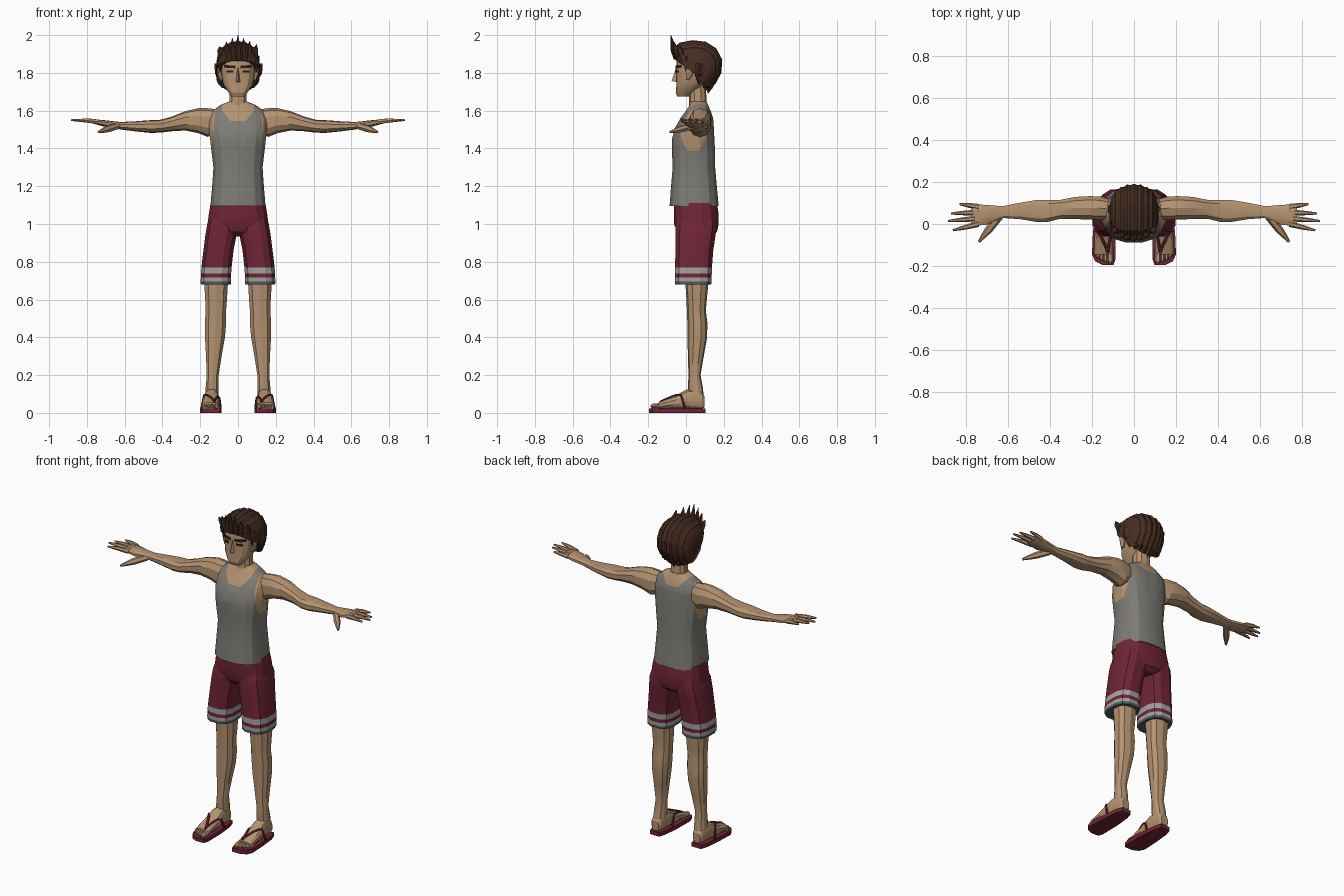
import bpy, bmesh, math
from mathutils import Vector

if "Cube" in bpy.data.objects:
    bpy.data.objects.remove(bpy.data.objects["Cube"])

def mat(name, rgb):
    m = bpy.data.materials.new(name)
    m.diffuse_color = (*rgb, 1)
    m.use_nodes = True
    m.node_tree.nodes["Principled BSDF"].inputs["Base Color"].default_value = m.diffuse_color
    return m

SKIN = mat("skin tan", (0.46, 0.29, 0.165))
GREY = mat("vest grey", (0.21, 0.20, 0.18))
RED = mat("shorts maroon", (0.16, 0.018, 0.036))
STRIPE = mat("stripe light grey", (0.36, 0.36, 0.36))
TRIM = mat("hem dark grey", (0.085, 0.10, 0.11))
HAIR = mat("hair brown", (0.062, 0.026, 0.016))
DARK = mat("brow dark brown", (0.022, 0.010, 0.007))

def finish(name, bm, mats, mirror=False, rule=None, angle=22):
    bmesh.ops.remove_doubles(bm, verts=bm.verts, dist=1e-5)
    bmesh.ops.recalc_face_normals(bm, faces=bm.faces)
    if rule:
        for f in bm.faces:
            f.material_index = rule(f.calc_center_median())
    me = bpy.data.meshes.new(name)
    bm.to_mesh(me)
    bm.free()
    for m in mats:
        me.materials.append(m)
    ob = bpy.data.objects.new(name, me)
    bpy.context.collection.objects.link(ob)
    if mirror:
        ob.modifiers.new("mirror", 'MIRROR').use_mirror_merge = False
    bpy.ops.object.select_all(action='DESELECT')
    bpy.context.view_layer.objects.active = ob
    ob.select_set(True)
    bpy.ops.object.shade_smooth_by_angle(angle=math.radians(angle))
    return ob

def bridge(bm, loops):
    """Skin a list of equal point loops and cap both ends."""
    vs = [[bm.verts.new(p) for p in l] for l in loops]
    n = len(vs[0])
    for a, b in zip(vs, vs[1:]):
        for i in range(n):
            bm.faces.new((a[i], a[(i + 1) % n], b[(i + 1) % n], b[i]))
    bm.faces.new(vs[0])
    bm.faces.new(vs[-1])

def loft(bm, rings, axis='z', n=12, p=2.4):
    """Rings are (position on axis, centre 1, centre 2, radius 1, radius 2)."""
    loops = []
    for t, c1, c2, r1, r2 in rings:
        loop = []
        for i in range(n):
            a = 2 * math.pi * (i + 0.5) / n
            u, v = math.cos(a), math.sin(a)
            u = c1 + r1 * math.copysign(abs(u) ** (2 / p), u)
            v = c2 + r2 * math.copysign(abs(v) ** (2 / p), v)
            loop.append({'x': (t, u, v), 'y': (u, t, v), 'z': (u, v, t)}[axis])
        loops.append(loop)
    bridge(bm, loops)

def tube(bm, pts, radii, n=6, flat=1.0):
    """Tapered tube through points."""
    pts = [Vector(q) for q in pts]
    loops = []
    for i, q in enumerate(pts):
        d = (pts[min(i + 1, len(pts) - 1)] - pts[max(i - 1, 0)]).normalized()
        ref = Vector((0, 0, 1)) if abs(d.z) < 0.8 else Vector((0, 1, 0))
        s = d.cross(ref).normalized()
        t = s.cross(d)
        loops.append([q + radii[i] * (s * math.cos(k * math.tau / n) + flat * t * math.sin(k * math.tau / n))
                      for k in range(n)])
    bridge(bm, loops)

def surface(rings, t, x, sign, p):
    """Height of a lofted surface above its second centre line."""
    for a, b in zip(rings, rings[1:]):
        if a[0] <= t <= b[0]:
            k = (t - a[0]) / (b[0] - a[0])
            _, c1, c2, r1, r2 = [u + (v - u) * k for u, v in zip(a, b)]
            return c2 + sign * r2 * max(0, 1 - abs((x - c1) / r1) ** p) ** (1 / p)

# Torso with vest: cut along neckline and armholes, then colour by side of cut
bm = bmesh.new()
loft(bm, [(1.095, 0, .043, .148, .132), (1.2, 0, .042, .139, .123), (1.3, 0, .042, .132, .114),
          (1.38, 0, .04, .142, .116), (1.45, 0, .038, .15, .114), (1.51, 0, .045, .157, .104),
          (1.56, 0, .057, .154, .088), (1.6, 0, .065, .135, .066), (1.63, 0, .068, .095, .05),
          (1.648, 0, .066, .05, .044)], n=16, p=2.6)
ARM, NECK, STRAP = (.12, 1.6, .1), (.04, 1.22), .085
def cut(co, no):
    fs = [f for f in bm.faces if f.calc_center_median().z > 1.36]
    geom = set(fs) | {e for f in fs for e in f.edges} | {v for f in fs for v in f.verts}
    bmesh.ops.bisect_plane(bm, geom=list(geom), plane_co=co, plane_no=no, dist=1e-5)
cut((0, .06, 0), (0, 1, 0))
for s in (-1, 1):
    cut((s * ARM[0], 0, ARM[1]), (s, 0, ARM[2]))
    cut((s * STRAP, 0, 0), (1, 0, 0))
    for z in (1.545, 1.58):
        cut((s * NECK[0], 0, z), (-s * NECK[1], 0, 1))
for z in (1.545, 1.58):
    cut((0, 0, z), (0, 0, 1))
def vest_rule(c):
    x, z0 = abs(c.x), 1.545 if c.y < .06 else 1.58
    armhole = c.z > 1.37 and x > ARM[0] + (ARM[1] - c.z) * ARM[2]
    neck = x < STRAP and c.z > z0 and c.z - z0 > (x - NECK[0]) * NECK[1]
    return 1 if armhole or neck else 0
finish("torso_vest", bm, [GREY, SKIN], rule=vest_rule)

# Neck
bm = bmesh.new()
loft(bm, [(1.6, 0, .065, .06, .05), (1.65, 0, .062, .048, .046), (1.74, 0, .06, .047, .046)], n=10)
finish("neck", bm, [SKIN])

# Head
HEAD = [(1.675, 0, -.015, .036, .032), (1.695, 0, -.008, .05, .047), (1.735, 0, .02, .077, .072),
        (1.775, 0, .045, .088, .097), (1.82, 0, .052, .092, .104), (1.87, 0, .055, .092, .106),
        (1.91, 0, .055, .084, .095), (1.935, 0, .055, .06, .07)]
bm = bmesh.new()
loft(bm, HEAD, n=16, p=2.8)
finish("head", bm, [SKIN])

# Nose
bm = bmesh.new()
v = [bm.verts.new(q) for q in ((0, -.052, 1.832), (-.015, -.045, 1.75), (.015, -.045, 1.75),
                              (0, -.076, 1.757), (0, -.035, 1.79))]
for f in ((0, 1, 3), (0, 3, 2), (1, 2, 3), (0, 4, 1), (0, 2, 4), (1, 4, 2)):
    bm.faces.new([v[i] for i in f])
finish("nose", bm, [SKIN])

# Brows, eyes: thin plates following the face
def face_plate(name, m, x0, x1, z0, z1, rise):
    bm = bmesh.new()
    loops = []
    for i in range(5):
        x = x0 + (x1 - x0) * i / 4
        dz = rise * i / 4
        loops.append([(x, surface(HEAD, z + dz, x, -1, 2.8) + o, z + dz)
                      for z, o in ((z0, -.004), (z1, -.004), (z1, .004), (z0, .004))])
    bridge(bm, loops)
    finish(name, bm, [m], mirror=True)
face_plate("brow", DARK, .014, .074, 1.824, 1.838, .004)
face_plate("eye", DARK, .024, .06, 1.802, 1.813, 0)

# Ears
bm = bmesh.new()
loft(bm, [(1.762, .088, .008, .008, .010), (1.785, .095, .016, .012, .018),
          (1.82, .1, .022, .014, .024), (1.84, .097, .024, .008, .014)], n=8)
finish("ear", bm, [SKIN], mirror=True)

# Swept-back hair: ridged strips running front to nape
PROFILE = [(-.056, 1.868), (-.068, 1.92), (-.035, 1.96), (.035, 1.973), (.105, 1.965), (.16, 1.93),
           (.192, 1.87), (.187, 1.80), (.155, 1.74), (.115, 1.70)]
CY, CZ, COLS = .04, 1.80, 22
bm = bmesh.new()
grid = []
for i in range(COLS + 1):
    a = math.pi * (i / COLS - .5)
    k = max(0, math.cos(a)) ** .6 * (1 if i % 2 else .955)
    grid.append([bm.verts.new((.116 * math.sin(a), CY + (y - CY) * k, CZ + (z - CZ) * k)) for y, z in PROFILE])
for a, b in zip(grid, grid[1:]):
    for j in range(len(PROFILE) - 1):
        bm.faces.new((a[j], b[j], b[j + 1], a[j + 1]))
for j in (0, -1):
    bm.faces.new([g[j] for g in grid])
finish("hair_cap", bm, [HAIR])

# Upright fringe spikes, side locks and nape locks
bm = bmesh.new()
for x, z in ((-.098, 1.94), (-.062, 1.965), (-.03, 1.985), (0, 2.0), (.03, 1.985), (.062, 1.968), (.098, 1.95)):
    b = -.05 + 3.5 * x * x
    tube(bm, [(x * .9, b, 1.875), (x * .95, b - .015, 1.92), (x, b - .03, z)], [.016, .017, .0015], n=5)
for i in range(7):
    x = -.078 + .026 * i
    y = .135 - 4 * x * x
    tube(bm, [(x, y, 1.77), (x * .95, y - .005, 1.73), (x * .9, y - .02, 1.69 + abs(x) * .4)], [.02, .016, .002], n=5)
for s in (-1, 1):
    tube(bm, [(s * .092, .0, 1.885), (s * .098, .002, 1.85), (s * .096, .0, 1.80)], [.022, .016, .002], n=5)
    tube(bm, [(s * .1, .07, 1.85), (s * .1, .07, 1.80), (s * .088, .068, 1.74)], [.03, .028, .003], n=5)
finish("hair_locks", bm, [HAIR])

# Arms
bm = bmesh.new()
loft(bm, [(.10, .07, 1.545, .045, .06), (.16, .075, 1.537, .058, .076), (.21, .077, 1.547, .058, .066),
          (.28, .076, 1.546, .055, .051), (.35, .07, 1.53, .047, .039), (.41, .062, 1.518, .054, .034),
          (.46, .062, 1.516, .055, .034), (.54, .062, 1.517, .041, .027), (.62, .057, 1.52, .030, .020),
          (.65, .052, 1.525, .036, .018), (.70, .044, 1.531, .049, .018), (.755, .042, 1.541, .053, .013),
          (.775, .042, 1.543, .046, .009)], axis='x', n=10)
finish("arm", bm, [SKIN], mirror=True)

# Fingers and thumb
bm = bmesh.new()
for y0, x1, y1 in ((.082, .83, .095), (.055, .87, .05), (.027, .885, .014), (0, .862, -.03)):
    xm, ym = (.74 + x1) / 2, (y0 + y1) / 2
    tube(bm, [(.74, y0, 1.541), (xm, ym, 1.548), (x1, y1, 1.55)], [.014, .0115, .005])
tube(bm, [(.64, .035, 1.518), (.69, -.025, 1.503), (.715, -.055, 1.494), (.738, -.085, 1.486)],
     [.018, .019, .013, .006])
finish("fingers", bm, [SKIN], mirror=True)

# Shorts: hips and legs, hem stripes by height
bm = bmesh.new()
loft(bm, [(.935, 0, .06, .05, .08), (.96, 0, .058, .13, .108), (1.0, 0, .055, .164, .12),
          (1.05, 0, .055, .157, .12), (1.112, 0, .05, .147, .115)], n=16, p=2.7)
finish("shorts_hips", bm, [RED])
bm = bmesh.new()
loft(bm, [(z, .5 * (xi + xo), cy, .5 * (xo - xi), ry) for z, xi, xo, cy, ry in (
    (.68, .036, .199, .038, .098), (.696, .035, .2, .038, .1), (.717, .035, .199, .038, .1),
    (.738, .034, .198, .039, .1), (.77, .032, .196, .04, .1), (.86, .022, .185, .044, .103),
    (.94, .006, .175, .05, .109), (1.0, .0, .165, .055, .112), (1.04, .01, .15, .057, .10))], n=12, p=2.7)
def stripe_rule(c):
    return 2 if c.z < .696 else 1 if c.z < .717 or .738 < c.z < .77 else 0
finish("shorts_leg", bm, [RED, STRIPE, TRIM], mirror=True, rule=stripe_rule)

# Legs
bm = bmesh.new()
loft(bm, [(.06, .14, .06, .035, .036), (.13, .137, .05, .036, .04), (.2, .134, .045, .033, .032),
          (.3, .128, .052, .043, .042), (.4, .122, .06, .055, .052), (.48, .119, .06, .059, .053),
          (.54, .117, .055, .056, .05), (.6, .116, .056, .06, .054), (.7, .116, .058, .066, .062),
          (.8, .11, .058, .068, .066)], n=10)
finish("leg", bm, [SKIN], mirror=True)

# Feet and toes
FOOT = [(-.145, .144, .038, .044, .018), (-.10, .144, .048, .046, .026), (-.05, .143, .058, .045, .037),
        (0, .141, .072, .041, .052), (.05, .14, .075, .039, .055), (.085, .14, .065, .034, .045),
        (.098, .14, .058, .024, .03)]
bm = bmesh.new()
loft(bm, FOOT, axis='y', n=12)
for x, y, r in ((.113, -.187, .015), (.136, -.181, .0105), (.155, -.173, .010), (.172, -.163, .0095), (.186, -.148, .009)):
    tube(bm, [(x, -.12, .038), (x, y + .012, .036), (x, y, .032)], [r, r, r * .6])
finish("foot", bm, [SKIN], mirror=True)

# Sandal soles
bm = bmesh.new()
OUTLINE = [(.097, -.195), (.15, -.195), (.185, -.178), (.2, -.145), (.196, -.05), (.186, .06),
           (.172, .102), (.11, .102), (.098, .06), (.088, -.04), (.087, -.165)]
bridge(bm, [[(x, y, z) for x, y in OUTLINE] for z in (0, .024)])
finish("sandal_sole", bm, [RED], mirror=True)

# Sandal straps laid over the foot
bm = bmesh.new()
for x1, y1 in ((.192, -.005), (.093, .0)):
    pts = [(.125, -.15, .03)]
    for i in range(7):
        k = i / 6
        x, y = .125 + (x1 - .125) * k ** 1.3, -.135 + (y1 + .135) * k
        pts.append((x, y, max(.022, surface(FOOT, y, x, 1, 2.4) if k < 1 else .022) + .002))
    tube(bm, pts, [.007] * len(pts), n=6, flat=.8)
finish("sandal_strap", bm, [RED], mirror=True)
